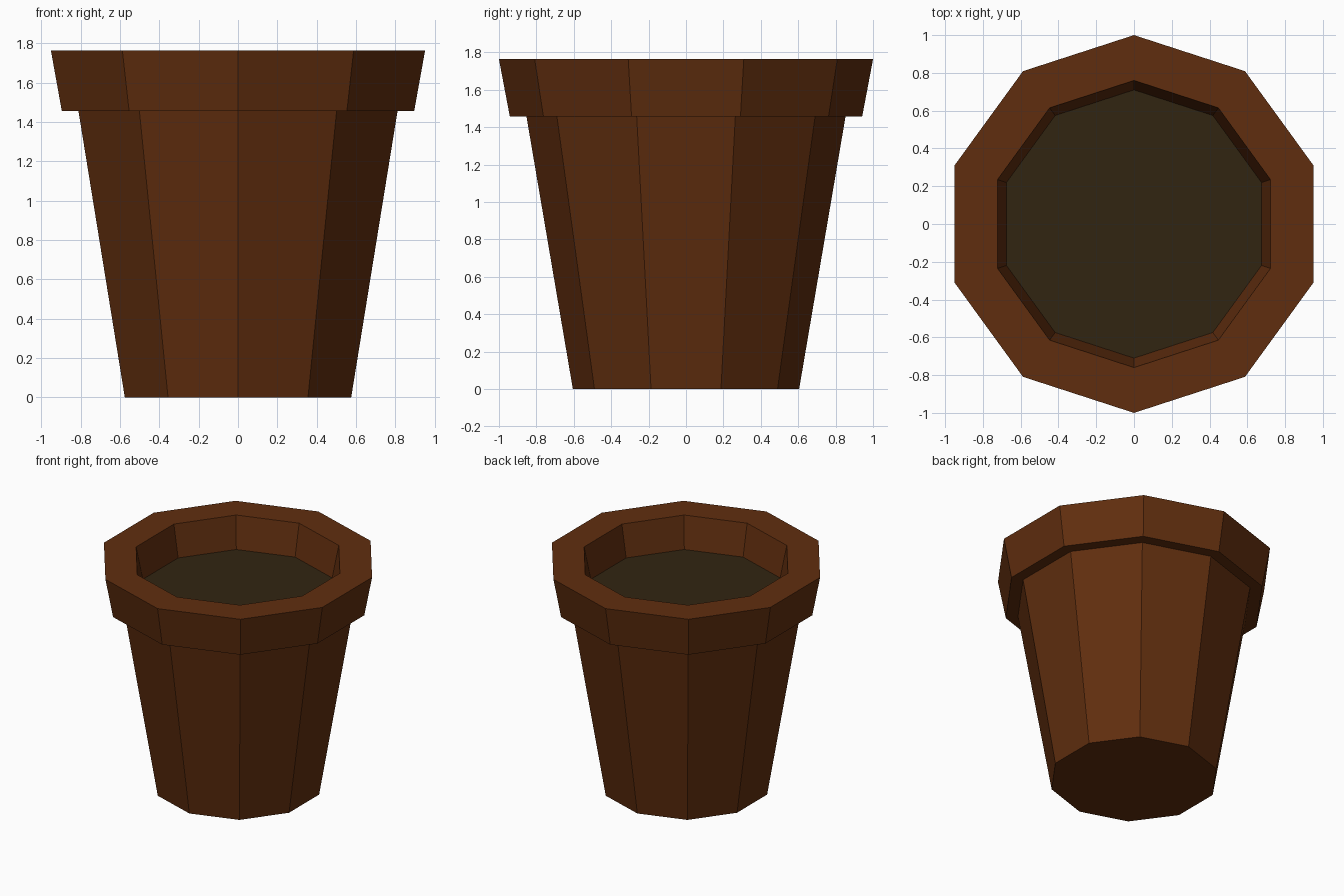
import bpy, bmesh, math

if "Cube" in bpy.data.objects:
    bpy.data.objects.remove(bpy.data.objects["Cube"])

SIDES = 10


def material(name, rgb):
    m = bpy.data.materials.new(name)
    m.diffuse_color = (*rgb, 1.0)
    m.use_nodes = True
    m.node_tree.nodes["Principled BSDF"].inputs["Base Color"].default_value = m.diffuse_color
    return m


def lathe(name, profile, mat, cap_start=False, cap_end=False):
    """Ten-sided flat-shaded body from (radius, z) points, a corner facing -y."""
    bm = bmesh.new()
    rings = []
    for r, z in profile:
        rings.append([bm.verts.new((r * math.sin(a), -r * math.cos(a), z))
                      for a in (2 * math.pi * i / SIDES for i in range(SIDES))])
    for low, high in zip(rings, rings[1:]):
        for i in range(SIDES):
            j = (i + 1) % SIDES
            bm.faces.new((low[i], low[j], high[j], high[i]))
    if cap_start:
        bm.faces.new(rings[0][::-1])
    if cap_end:
        bm.faces.new(rings[-1])
    mesh = bpy.data.meshes.new(name)
    bm.to_mesh(mesh)
    bm.free()
    mesh.materials.append(mat)
    obj = bpy.data.objects.new(name, mesh)
    bpy.context.collection.objects.link(obj)
    return obj


terracotta = material("terracotta brown", (0.117, 0.027, 0.0045))
earth = material("dark soil", (0.031, 0.018, 0.0056))

# Pot: closed base, tapered wall, overhanging rim, inner wall down to the soil
lathe("pot", [(0.605, 0.0), (0.853, 1.457), (0.942, 1.457), (1.0, 1.763),
              (0.76, 1.763), (0.71, 1.515)], terracotta, cap_start=True)

# Soil: flat surface filling the pot
lathe("soil", [(0.71, 1.515)], earth, cap_end=True)
